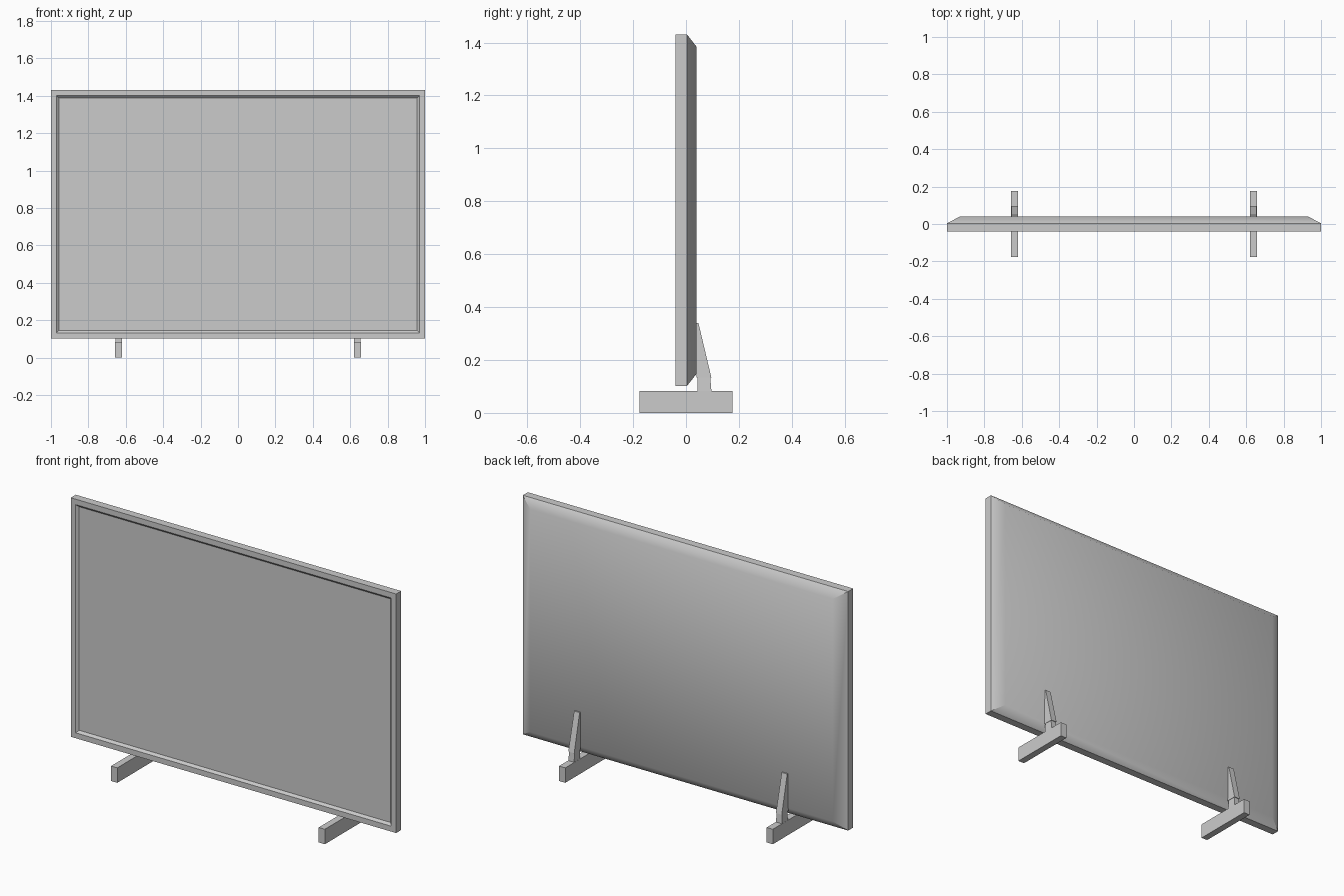
import bpy
import bmesh
import math

if "Cube" in bpy.data.objects:
    bpy.data.objects.remove(bpy.data.objects["Cube"])


def finish(bm, name, smooth_angle=None):
    bmesh.ops.recalc_face_normals(bm, faces=bm.faces)
    mesh = bpy.data.meshes.new(name)
    bm.to_mesh(mesh)
    bm.free()
    obj = bpy.data.objects.new(name, mesh)
    bpy.context.collection.objects.link(obj)
    if smooth_angle:
        bpy.ops.object.select_all(action='DESELECT')
        bpy.context.view_layer.objects.active = obj
        obj.select_set(True)
        bpy.ops.object.shade_smooth_by_angle(angle=math.radians(smooth_angle))
    return obj


def loft(name, rings, smooth_angle=None):
    """Bridge a sequence of equal-length rings and cap both ends."""
    bm = bmesh.new()
    loops = [[bm.verts.new(p) for p in ring] for ring in rings]
    n = len(loops[0])
    for a, b in zip(loops, loops[1:]):
        for i in range(n):
            j = (i + 1) % n
            bm.faces.new((a[i], a[j], b[j], b[i]))
    bm.faces.new(loops[0])
    bm.faces.new(loops[-1])
    return finish(bm, name, smooth_angle)


def upright(y, hx, z0, z1):
    return [(-hx, y, z0), (hx, y, z0), (hx, y, z1), (-hx, y, z1)]


def level(z, cx, hx, y0, y1):
    return [(cx - hx, y0, z), (cx + hx, y0, z), (cx + hx, y1, z), (cx - hx, y1, z)]


# Screen housing: recessed screen, sloped bezel lip, rim, bevelled back
loft("screen_panel", [
    upright(-0.028, 0.957, 0.145, 1.387),
    upright(-0.040, 0.970, 0.132, 1.400),
    upright(-0.040, 1.000, 0.102, 1.430),
    upright(0.004, 1.000, 0.102, 1.430),
    upright(0.040, 0.930, 0.148, 1.384),
], 40)

# Two stands, each with a foot bar, a short neck and a tapered back bracket
for side, cx in (("left", -0.638), ("right", 0.638)):
    loft(side + "_foot", [level(0.0, cx, 0.019, -0.176, 0.176),
                          level(0.083, cx, 0.019, -0.176, 0.176)])
    loft(side + "_neck", [level(0.083, cx, 0.018, 0.043, 0.096),
                          level(0.133, cx, 0.016, 0.043, 0.092)])
    loft(side + "_bracket", [level(0.133, cx, 0.018, 0.039, 0.096),
                             level(0.340, cx, 0.017, 0.039, 0.047)])
